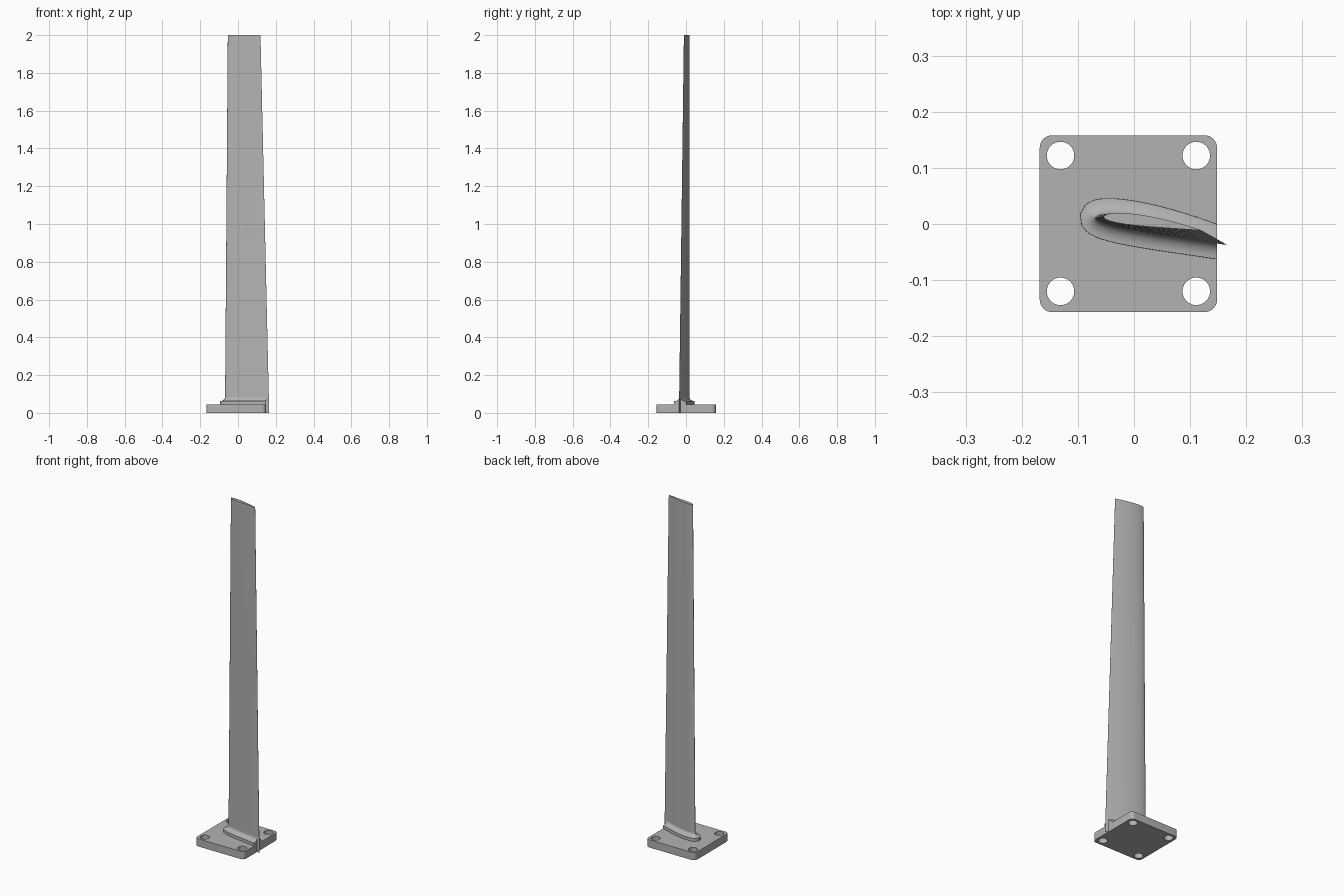
import bpy, bmesh, math
from mathutils import Vector

default = bpy.data.objects.get("Cube")
if default:
    bpy.data.objects.remove(default, do_unlink=True)

grey = bpy.data.materials.new("plain grey")
grey.use_nodes = True
grey.diffuse_color = (0.45, 0.45, 0.45, 1)
grey.node_tree.nodes["Principled BSDF"].inputs["Base Color"].default_value = (0.45, 0.45, 0.45, 1)

PLATE_TOP = 0.045
PLATE_LEFT, PLATE_RIGHT = -0.168, 0.148
PLATE_FRONT, PLATE_BACK = -0.157, 0.158
ROOT = (Vector((-0.069, 0.012)), Vector((0.165, -0.037)))
TIP = (Vector((-0.054, 0.013)), Vector((0.119, -0.011)))


def airfoil(nose, tail, thickness, camber=0.015, steps=28):
    """Closed section: tail, over the back side, round the nose, and back to the tail."""
    chord = tail - nose
    up = Vector((-chord.y, chord.x))
    loop = []
    for side in (1, -1):
        half = []
        for i in range(steps + 1):
            t = (1 - math.cos(math.pi * i / steps)) / 2
            y = 5 * thickness * (0.2969 * math.sqrt(t) - 0.126 * t - 0.3516 * t**2
                                 + 0.2843 * t**3 - 0.1015 * t**4)
            half.append(nose + chord * t + up * (side * y + 4 * camber * t * (1 - t)))
        loop += half[::-1] if side == 1 else half[1:]
    return loop


def offset(loop, d):
    out = []
    for i, p in enumerate(loop):
        tangent = (loop[(i + 1) % len(loop)] - loop[i - 1]).normalized()
        out.append(p + Vector((tangent.y, -tangent.x)) * d)
    return out


def finish(obj):
    obj.data.materials.clear()
    obj.data.materials.append(grey)
    bpy.ops.object.select_all(action="DESELECT")
    obj.select_set(True)
    bpy.context.view_layer.objects.active = obj
    bpy.ops.object.shade_smooth_by_angle(angle=math.radians(35))


def add_object(name, mesh):
    obj = bpy.data.objects.new(name, mesh)
    bpy.context.collection.objects.link(obj)
    finish(obj)


def loft(name, rings, cut_x=None):
    """Skin a stack of (section, height) rings and cap both ends."""
    bm = bmesh.new()
    rows = [[bm.verts.new((p.x, p.y, z)) for p in loop] for loop, z in rings]
    for a, b in zip(rows, rows[1:]):
        for i in range(len(a)):
            j = (i + 1) % len(a)
            bm.faces.new((a[i], a[j], b[j], b[i]))
    bm.faces.new(rows[0][::-1])
    bm.faces.new(rows[-1])
    if cut_x is not None:
        geom = bm.verts[:] + bm.edges[:] + bm.faces[:]
        cut = bmesh.ops.bisect_plane(bm, geom=geom, plane_co=(cut_x, 0, 0),
                                     plane_no=(1, 0, 0), clear_outer=True)
        edges = [e for e in cut["geom_cut"] if isinstance(e, bmesh.types.BMEdge)]
        bmesh.ops.holes_fill(bm, edges=edges)
    bmesh.ops.recalc_face_normals(bm, faces=bm.faces[:])
    mesh = bpy.data.meshes.new(name)
    bm.to_mesh(mesh)
    bm.free()
    add_object(name, mesh)


def arc(cx, cy, r, start, end, steps):
    return [(cx + r * math.cos(math.radians(start + (end - start) * i / steps)),
             cy + r * math.sin(math.radians(start + (end - start) * i / steps)))
            for i in range(steps + 1)]


# Base plate: rounded square outline with four bolt holes
corner = 0.022
outline = []
for k, (x, y) in enumerate([(PLATE_RIGHT - corner, PLATE_BACK - corner),
                            (PLATE_LEFT + corner, PLATE_BACK - corner),
                            (PLATE_LEFT + corner, PLATE_FRONT + corner),
                            (PLATE_RIGHT - corner, PLATE_FRONT + corner)]):
    outline += arc(x, y, corner, 90 * k, 90 * k + 90, 8)
holes = [arc(x, y, 0.0245, 0, 360, 40)[:-1]
         for x in (-0.131, 0.111) for y in (-0.12, 0.122)]

curve = bpy.data.curves.new("plate_outline", "CURVE")
curve.dimensions = "2D"
curve.fill_mode = "BOTH"
curve.extrude = PLATE_TOP / 2
for points in [outline] + holes:
    spline = curve.splines.new("POLY")
    spline.points.add(len(points) - 1)
    for target, (x, y) in zip(spline.points, points):
        target.co = (x, y, 0, 1)
    spline.use_cyclic_u = True
helper = bpy.data.objects.new("plate_outline", curve)
bpy.context.collection.objects.link(helper)
graph = bpy.context.evaluated_depsgraph_get()
plate = bpy.data.meshes.new_from_object(helper.evaluated_get(graph))
bpy.data.objects.remove(helper, do_unlink=True)
bm = bmesh.new()
bm.from_mesh(plate)
bmesh.ops.translate(bm, verts=bm.verts[:], vec=(0, 0, PLATE_TOP / 2))
bmesh.ops.remove_doubles(bm, verts=bm.verts[:], dist=0.0001)
bmesh.ops.recalc_face_normals(bm, faces=bm.faces[:])
bm.to_mesh(plate)
bm.free()
plate.name = "base_plate"
add_object("base_plate", plate)

# Blade: tapered and slightly twisted from root to tip
root_section = airfoil(*ROOT, 0.105)
tip_section = airfoil(*TIP, 0.115)
levels = 8
loft("blade", [([a.lerp(b, i / levels) for a, b in zip(root_section, tip_section)],
                2 * i / levels) for i in range(levels + 1)])

# Collar: upright rim, then a hollow fillet running up into the blade
width, rim_top, rise = 0.028, 0.062, 0.022
rings = [(offset(root_section, width), PLATE_TOP - 0.005)]
for i in range(9):
    a = math.pi / 2 * i / 8
    rings.append((offset(root_section, width * (1 - math.sin(a)) - 0.0004),
                  rim_top + rise * (1 - math.cos(a))))
loft("root_collar", rings, cut_x=PLATE_RIGHT)
